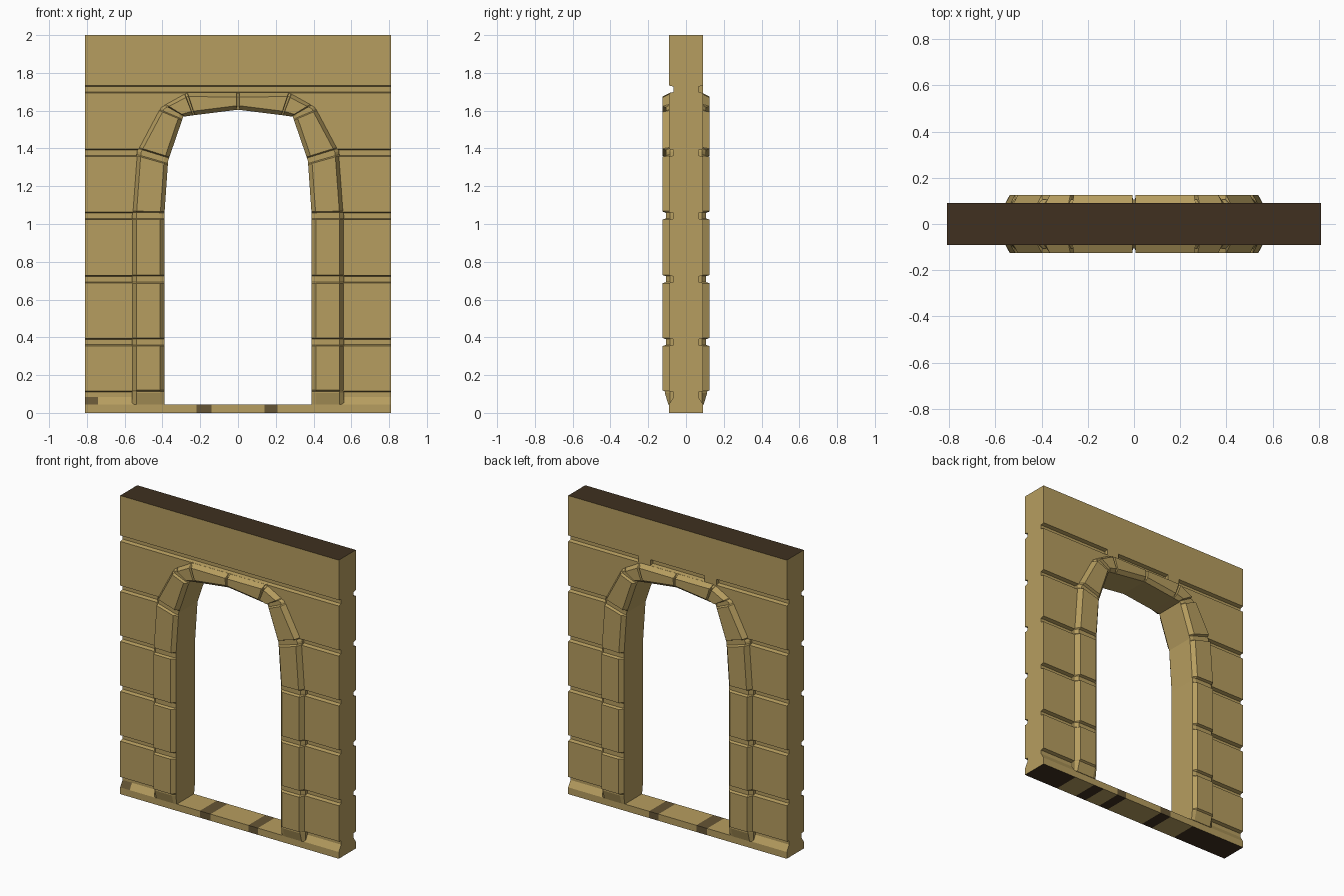
import bpy, bmesh
from mathutils import Vector

if "Cube" in bpy.data.objects:
    bpy.data.objects.remove(bpy.data.objects["Cube"])

W, D, SILL = 0.81, 0.09, 0.045


def material(name, rgb):
    m = bpy.data.materials.new(name)
    m.diffuse_color = (*rgb, 1)
    m.use_nodes = True
    m.node_tree.nodes["Principled BSDF"].inputs["Base Color"].default_value = m.diffuse_color
    return m


STONE = material("tan stone", (0.47, 0.34, 0.115))
DARK = material("dark brown", (0.05, 0.03, 0.014))
PATCH = material("mid brown", (0.13, 0.09, 0.035))


def make(name, rings, rule=None):
    """Skin a list of closed rings and cap both ends."""
    bm = bmesh.new()
    rows = [[bm.verts.new(p) for p in r] for r in rings]
    n = len(rows[0])
    for a, b in zip(rows, rows[1:]):
        for i in range(n):
            j = (i + 1) % n
            bm.faces.new((a[i], a[j], b[j], b[i]))
    bm.faces.new(rows[0])
    bm.faces.new(rows[-1])
    bmesh.ops.recalc_face_normals(bm, faces=bm.faces)
    if rule:
        for f in bm.faces:
            f.material_index = rule(f.normal, f.calc_center_median())
    me = bpy.data.meshes.new(name)
    bm.to_mesh(me)
    bm.free()
    for m in (STONE, DARK, PATCH):
        me.materials.append(m)
    ob = bpy.data.objects.new(name, me)
    bpy.context.collection.objects.link(ob)
    return ob


def extrude_x(name, profile, xs, rule=None):
    return make(name, [[(x, y, z) for y, z in profile] for x in xs], rule)


# Wall: grooved side profile, swept across the width
half = [(D, SILL), (0.065, 0.085), (0.065, 0.11), (D, 0.115)]
for z in (0.375, 0.708, 1.043, 1.377, 1.713):
    half += [(D, z - 0.02), (0.065, z - 0.014), (0.065, z + 0.014), (D, z + 0.02)]
half.append((D, 2.0))
profile = half + [(-y, z) for y, z in reversed(half)]


def wall_rule(n, c):
    if n.z > 0.9 and c.z > 1.99:
        return 1
    if c.x < -0.74 and c.y < -0.05 and c.z < 0.09:
        return 2
    return 0


wall = extrude_x("wall", profile, (-W, -0.74, W), wall_rule)

# Arch path: (inner, outer) points from foot to crown
PATH = [((0.39, SILL), (0.56, SILL)), ((0.39, 1.045), (0.56, 1.045)),
        ((0.37, 1.335), (0.535, 1.385)), ((0.29, 1.568), (0.41, 1.62)),
        ((0.235, 1.576), (0.275, 1.695)), ((0, 1.605), (0, 1.695))]
PATH = [(Vector(a), Vector(b)) for a, b in PATH]

# Opening cut through the wall along the middle of the frame
mid = [(a + b) / 2 for a, b in PATH]
outline = [Vector((mid[0].x, -0.1))] + mid
outline += [Vector((-p.x, p.y)) for p in reversed(outline[:-1])]
cutter = make("opening_cutter", [[(p.x, y, p.y) for p in outline] for y in (-0.3, 0.3)])
cutter.hide_render = True
mod = wall.modifiers.new("opening", 'BOOLEAN')
mod.operation, mod.solver, mod.object = 'DIFFERENCE', 'EXACT', cutter
bpy.context.view_layer.objects.active = wall
bpy.ops.object.modifier_apply(modifier=mod.name)
bpy.data.objects.remove(cutter)

# Distance along the path
dist = [0.0]
for a, b in zip(mid, mid[1:]):
    dist.append(dist[-1] + (b - a).length)


def at(s):
    for i in range(5):
        if s <= dist[i + 1] or i == 4:
            t = (s - dist[i]) / (dist[i + 1] - dist[i])
            return [PATH[i][k].lerp(PATH[i + 1][k], t) for k in (0, 1)]


def section(s, front):
    """Chamfered frame cross-section at distance s."""
    a, b = at(s)
    u = (b - a).normalized() * 0.022
    pts = [(a, min(0.1, front - 0.002)), (a + u, front), (b - u, front), (b, 0.085)]
    return ([Vector((p.x, -y, p.y)) for p, y in pts]
            + [Vector((p.x, y, p.y)) for p, y in reversed(pts)])


# Frame: raised blocks separated by shallow joints
HI, LO = 0.125, 0.107
rings = [section(0, 0.094), section(0.06, 0.112), section(0.068, 0.112), section(0.075, HI)]
joints = [(0.33, 0.022), (0.663, 0.022), (dist[1], 0.022), (dist[2], 0.022),
          (dist[3], 0.02), (dist[4], 0.007), (dist[5], 0.007)]
for s, w in joints:
    for off, f in ((-w, HI), (-w * 0.7, LO), (0, LO), (w * 0.7, LO), (w, HI)):
        if s + off <= dist[5] + 1e-6:
            rings.append(section(s + off, f))
rings += [[Vector((-p.x, p.y, p.z)) for p in r] for r in reversed(rings[:-1])]
make("arch_frame", rings)

# Sill: full-width strip with weathered patches
cuts = (-W, -0.4, -0.22, -0.14, 0.14, 0.21, 0.32, 0.4, 0.55, W)


def sill_rule(n, c):
    stripe = -0.22 < c.x < -0.14 or 0.14 < c.x < 0.21
    if n.z < -0.9:
        return 1 if stripe or c.x < -0.4 or 0.32 < c.x < 0.4 or c.x > 0.55 else 0
    return 2 if stripe else 0


extrude_x("sill", [(-D, 0), (D, 0), (D, SILL), (-D, SILL)], cuts, sill_rule)

# Fillers that interrupt the top groove on the back
for side, x0 in (("left", -0.29), ("right", 0.2)):
    extrude_x("groove_filler_" + side,
              [(0.06, 1.69), (D, 1.69), (D, 1.736), (0.06, 1.736)], (x0, x0 + 0.09))
